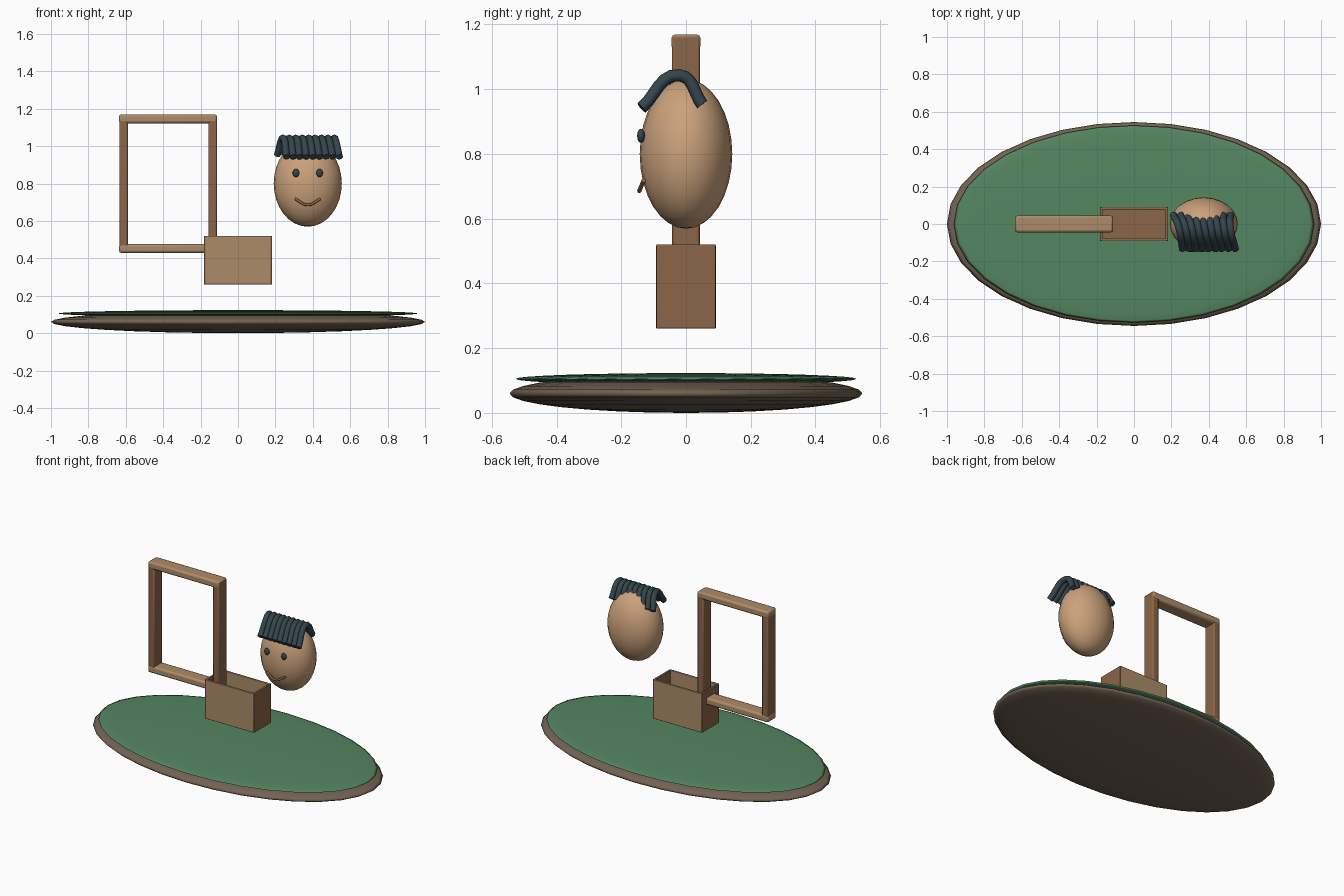
import bpy
from math import radians

if "Cube" in bpy.data.objects:
    bpy.data.objects.remove(bpy.data.objects["Cube"])


def material(name, rgb):
    m = bpy.data.materials.new(name)
    m.diffuse_color = (*rgb, 1)
    m.use_nodes = True
    m.node_tree.nodes["Principled BSDF"].inputs["Base Color"].default_value = m.diffuse_color
    return m


EARTH = material("earth", (0.17, 0.125, 0.085))
GREEN = material("green", (0.09, 0.24, 0.12))
TAN = material("tan_wood", (0.42, 0.26, 0.14))
BROWN = material("brown_wood", (0.26, 0.13, 0.065))
SKIN = material("skin", (0.6, 0.36, 0.2))
DARK = material("dark", (0.035, 0.06, 0.075))
LIP = material("lip", (0.3, 0.13, 0.06))


def ellipsoid(name, loc, radii, mat, seg=32, rings=16):
    bpy.ops.mesh.primitive_uv_sphere_add(segments=seg, ring_count=rings, radius=1, location=loc)
    o = bpy.context.object
    o.name = name
    o.scale = radii
    bpy.ops.object.transform_apply(location=False, rotation=False, scale=True)
    bpy.ops.object.shade_smooth()
    o.data.materials.append(mat)
    return o


def box(name, lo, hi, mat, bevel):
    bpy.ops.mesh.primitive_cube_add(size=1, location=[(a + b) / 2 for a, b in zip(lo, hi)])
    o = bpy.context.object
    o.name = name
    o.scale = [b - a for a, b in zip(lo, hi)]
    bpy.ops.object.transform_apply(location=False, rotation=False, scale=True)
    o.data.materials.append(mat)
    mod = o.modifiers.new("bevel", "BEVEL")
    mod.width = bevel
    mod.segments = 2
    bpy.ops.object.shade_smooth_by_angle(angle=radians(30))
    return o


def tube(name, points, radius, mat):
    c = bpy.data.curves.new(name, "CURVE")
    c.dimensions = "3D"
    c.bevel_depth = radius
    c.bevel_resolution = 2
    c.resolution_u = 6
    c.use_fill_caps = True
    s = c.splines.new("BEZIER")
    s.bezier_points.add(len(points) - 1)
    for bp, p in zip(s.bezier_points, points):
        bp.co = p
        bp.handle_left_type = bp.handle_right_type = "AUTO"
    c.materials.append(mat)
    o = bpy.data.objects.new(name, c)
    bpy.context.collection.objects.link(o)
    return o


# Oval ground with a thin green layer on top
ellipsoid("ground", (0, 0, 0.06), (1, 0.545, 0.06), EARTH)
ellipsoid("grass", (0, 0, 0.105), (0.963, 0.527, 0.018), GREEN)

# Upright frame
for side, x in (("left", -0.634), ("right", -0.158)):
    box(f"frame_post_{side}", (x, -0.043, 0.43), (x + 0.046, 0.043, 1.165), BROWN, 0.008)
for side, z in (("bottom", 0.429), ("top", 1.122)):
    box(f"frame_rail_{side}", (-0.636, -0.045, z), (-0.112, 0.045, z + 0.047), TAN, 0.012)

# Open box
for s, side in ((-1, "front"), (1, "back")):
    y = sorted((s * 0.092, s * 0.078))
    box(f"box_{side}", (-0.175, y[0], 0.26), (0.175, y[1], 0.52), TAN, 0.003)
for s, side in ((-1, "left"), (1, "right")):
    x = sorted((s * 0.183, s * 0.168))
    box(f"box_{side}", (x[0], -0.091, 0.26), (x[1], 0.091, 0.52), BROWN, 0.003)
box("box_floor", (-0.175, -0.085, 0.26), (0.175, 0.085, 0.275), BROWN, 0.003)

# Head and face
CX = 0.373
ellipsoid("head", (CX, 0, 0.80), (0.182, 0.143, 0.231), SKIN, 24, 16)
for s, side in ((-1, "left"), (1, "right")):
    ellipsoid(f"eye_{side}", (CX + s * 0.063, -0.139, 0.856), (0.018, 0.012, 0.022), DARK, 16, 8)
tube("mouth", [(CX - 0.068, -0.131, 0.718), (CX, -0.144, 0.686), (CX + 0.068, -0.131, 0.718)], 0.007, LIP)

# Hair strands, running from forehead over the crown to the back
N = 9
for i in range(N):
    t = i / (N - 1)
    tube(f"hair_strand_{i + 1}",
         [(0.26 + 0.283 * t, -0.137, 0.942),
          (0.24 + 0.275 * t, -0.02, 1.043),
          (0.21 + 0.305 * t, 0.05, 0.953)], 0.019, DARK)
